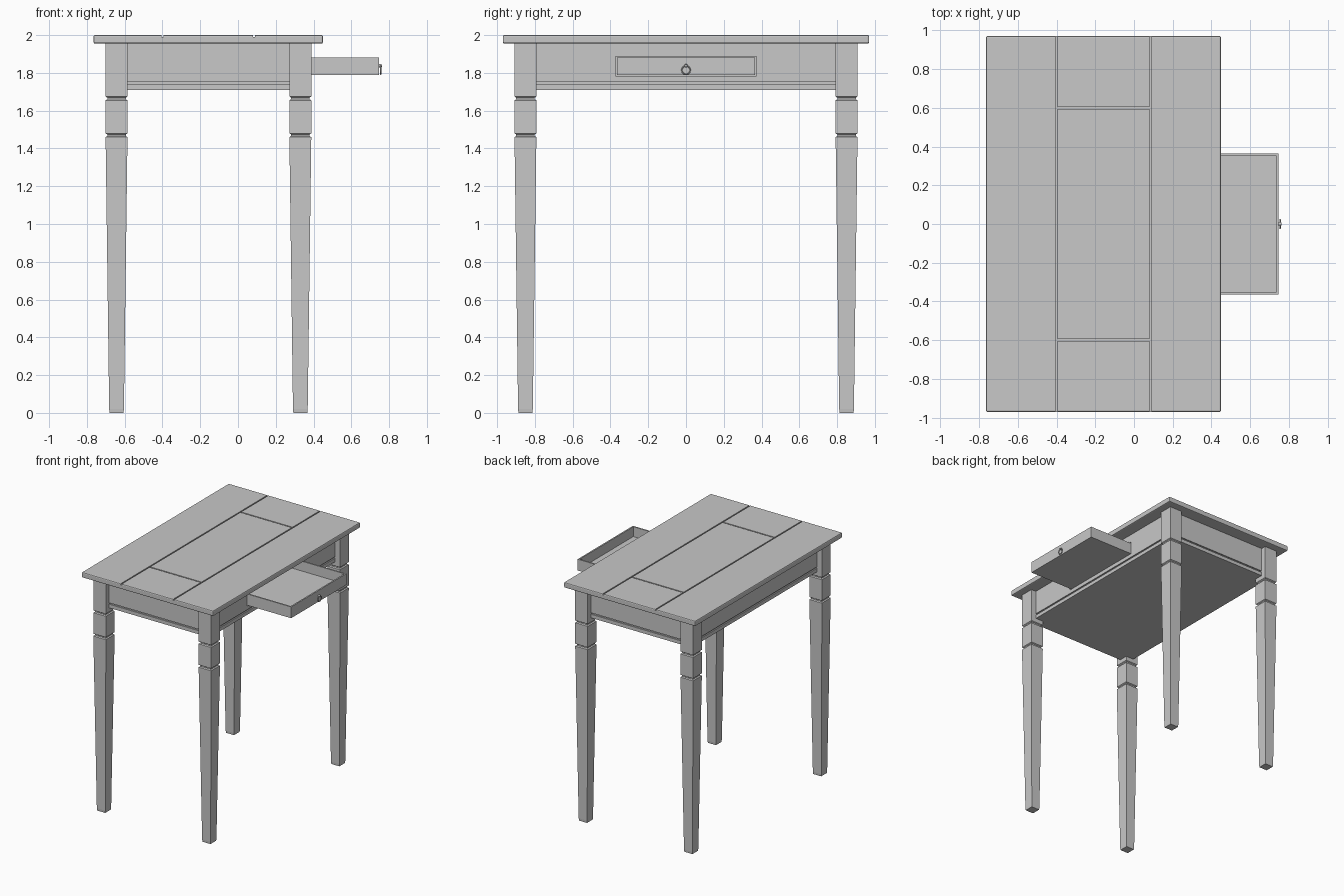
import bpy, bmesh, math
from mathutils import Matrix, Vector

if "Cube" in bpy.data.objects:
    bpy.data.objects.remove(bpy.data.objects["Cube"])

wood = bpy.data.materials.new("grey_wood")
wood.diffuse_color = (0.58, 0.58, 0.58, 1)
wood.use_nodes = True
wood.node_tree.nodes["Principled BSDF"].inputs["Base Color"].default_value = wood.diffuse_color

CX = -0.157               # centre of the table body in x
APRON_X, APRON_Y = 0.50, 0.865   # half sizes of the apron box


def finish(name, bm):
    bmesh.ops.recalc_face_normals(bm, faces=bm.faces)
    me = bpy.data.meshes.new(name)
    bm.to_mesh(me)
    bm.free()
    me.materials.append(wood)
    ob = bpy.data.objects.new(name, me)
    bpy.context.collection.objects.link(ob)
    return ob


def add_box(bm, x0, x1, y0, y1, z0, z1):
    m = Matrix.Translation(((x0 + x1) / 2, (y0 + y1) / 2, (z0 + z1) / 2))
    m = m @ Matrix.Diagonal((x1 - x0, y1 - y0, z1 - z0, 1))
    bmesh.ops.create_cube(bm, size=1, matrix=m)


def boxes(name, *dims, bevel=0):
    bm = bmesh.new()
    for d in dims:
        add_box(bm, *d)
    if bevel:
        bmesh.ops.bevel(bm, geom=bm.edges[:], offset=bevel, segments=2,
                        profile=0.5, affect='EDGES')
    return finish(name, bm)


# Table top: rounded slab with shallow grooves that mark out the planks
top = boxes("table_top", (-0.765, 0.45, -0.97, 0.97, 1.955, 2.0), bevel=0.008)
G = 0.005
grooves = [(x - G, x + G, -1.1, 1.1, 1.991, 2.05) for x in (-0.40, 0.085)]
grooves += [(-0.40, 0.085, y - G, y + G, 1.991, 2.05) for y in (-0.60, 0.60)]
for d in grooves:
    cutter = boxes("groove_cutter", d)
    cutter.hide_render = True
    mod = top.modifiers.new("groove", 'BOOLEAN')
    mod.object, mod.operation, mod.solver = cutter, 'DIFFERENCE', 'EXACT'
    bpy.context.view_layer.objects.active = top
    bpy.ops.object.modifier_apply(modifier=mod.name)
    bpy.data.objects.remove(cutter)

# Legs: square section, two ring grooves below the apron, then a long taper
LEG = [(0, 0.037), (0.02, 0.039), (1.46, 0.058), (1.466, 0.049), (1.474, 0.049),
       (1.48, 0.058), (1.655, 0.058), (1.661, 0.049), (1.669, 0.049),
       (1.675, 0.058), (1.955, 0.058)]


def leg(name, x, y):
    bm = bmesh.new()
    rings = [[bm.verts.new((x + sx * h, y + sy * h, z))
              for sx, sy in ((-1, -1), (1, -1), (1, 1), (-1, 1))] for z, h in LEG]
    for a, b in zip(rings, rings[1:]):
        for i in range(4):
            j = (i + 1) % 4
            bm.faces.new((a[i], a[j], b[j], b[i]))
    bm.faces.new(rings[0])
    bm.faces.new(rings[-1])
    finish(name, bm)


for xn, x in (("left", -0.643), ("right", 0.33)):
    for yn, y in (("front", -0.85), ("back", 0.85)):
        leg(f"{yn}_{xn}_leg", x, y)

# Apron: closed bottom, recessed line above it, four rails
x0, x1, y1 = CX - APRON_X, CX + APRON_X, APRON_Y
T = 0.03
boxes("apron_base", (x0, x1, -y1, y1, 1.71, 1.74))
boxes("apron_recess", (x0 + .01, x1 - .01, -y1 + .01, y1 - .01, 1.74, 1.752))
boxes("left_rail", (x0, x0 + T, -y1, y1, 1.752, 1.955))
boxes("front_rail", (x0, x1, -y1, -y1 + T, 1.752, 1.955))
boxes("back_rail", (x0, x1, y1 - T, y1, 1.752, 1.955))
boxes("drawer_rail",                                   # leaves the drawer opening
      (x1 - T, x1, -y1, -0.372, 1.752, 1.955), (x1 - T, x1, 0.372, y1, 1.752, 1.955),
      (x1 - T, x1, -0.372, 0.372, 1.752, 1.783), (x1 - T, x1, -0.372, 0.372, 1.888, 1.955))

# Open drawer
dx0, dx1, dy, dz0, dz1, W = 0.05, 0.746, 0.365, 1.788, 1.882, 0.012
boxes("drawer",
      (dx0, dx1, -dy, dy, dz0, dz0 + W),
      (dx1 - W, dx1, -dy, dy, dz0 + W, dz1), (dx0, dx0 + W, -dy, dy, dz0 + W, dz1),
      (dx0 + W, dx1 - W, -dy, -dy + W, dz0 + W, dz1),
      (dx0 + W, dx1 - W, dy - W, dy, dz0 + W, dz1))

# Ring pull: small stud with a hanging ring
bm = bmesh.new()
bmesh.ops.create_cone(bm, cap_ends=True, segments=12, radius1=0.009, radius2=0.007, depth=0.016,
                      matrix=Matrix.Translation((dx1 + 0.008, 0, 1.838)) @ Matrix.Rotation(math.pi / 2, 4, 'Y'))
finish("pull_stud", bm)
bpy.ops.mesh.primitive_torus_add(major_radius=0.022, minor_radius=0.0035, major_segments=24,
                                 minor_segments=8, location=(dx1 + 0.009, 0, 1.815),
                                 rotation=(0, math.pi / 2, 0))
ring = bpy.context.object
ring.name = "pull_ring"
ring.data.materials.append(wood)
bpy.ops.object.shade_smooth_by_angle(angle=math.radians(40))
